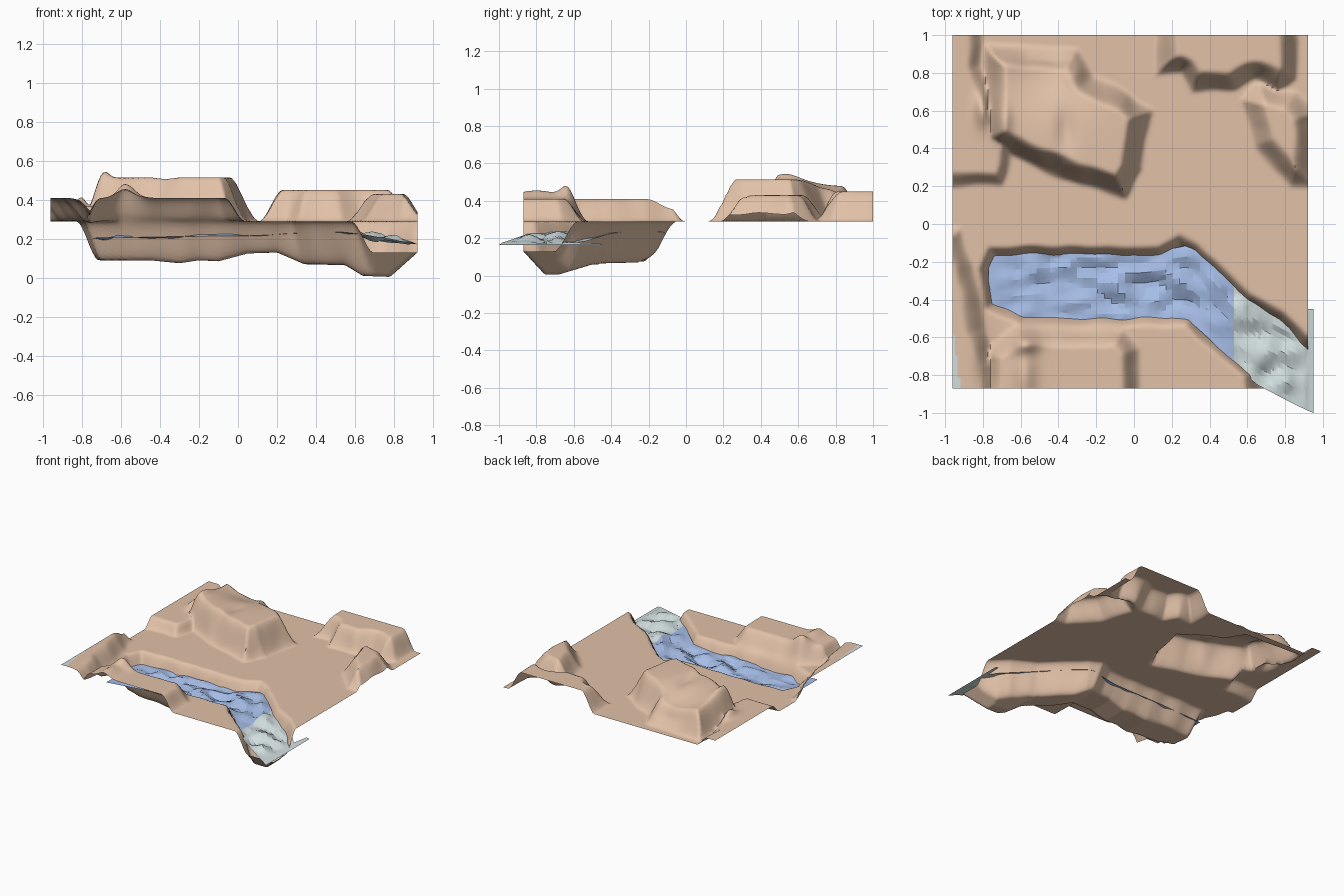
import bpy, math
from mathutils import Vector, noise

if "Cube" in bpy.data.objects:
    bpy.data.objects.remove(bpy.data.objects["Cube"])


def material(name, rgb):
    m = bpy.data.materials.new(name)
    m.diffuse_color = (*rgb, 1)
    m.use_nodes = True
    m.node_tree.nodes["Principled BSDF"].inputs["Base Color"].default_value = m.diffuse_color
    return m


SAND = material("sand", (0.76, 0.535, 0.39))
BLUE = material("river blue", (0.38, 0.51, 0.80))
PALE = material("shallow pale blue", (0.64, 0.73, 0.74))


def lerp_table(table, x, col=1):
    """Piecewise linear lookup in rows of (x, value...)."""
    if x <= table[0][0]:
        return table[0][col]
    for a, b in zip(table, table[1:]):
        if x <= b[0]:
            return a[col] + (b[col] - a[col]) * (x - a[0]) / (b[0] - a[0])
    return table[-1][col]


def inside_distance(poly, x, y):
    """Distance to the outline, zero when outside."""
    inside, best = False, 9.0
    for i, (x1, y1) in enumerate(poly):
        x0, y0 = poly[i - 1]
        dx, dy = x1 - x0, y1 - y0
        t = max(0, min(1, ((x - x0) * dx + (y - y0) * dy) / (dx * dx + dy * dy)))
        best = min(best, math.hypot(x - x0 - t * dx, y - y0 - t * dy))
        if (y0 > y) != (y1 > y) and x < x0 + (y - y0) * dx / dy:
            inside = not inside
    return best if inside else 0.0


def ramp(d, width):
    t = min(1, d / width)
    return t * t * (3 - 2 * t)


def blob(x, y, cx, cy, rx, ry):
    return math.exp(-((x - cx) / rx) ** 2 - ((y - cy) / ry) ** 2)


# Mesa outlines at ground level: (height, slope width, outline)
HILLS = [
    (0.225, 0.13, [(-.80, .42), (-.38, .23), (-.05, .12), (.05, .28), (.10, .60),
                   (-.02, .70), (-.20, .80), (-.30, .93), (-.80, .97)]),
    (0.075, 0.08, [(-1.3, .19), (-.68, .19), (-.62, .42), (-.72, .60), (-.80, .85),
                   (-.80, 1.3), (-1.3, 1.3)]),
    (0.16, 0.12, [(.11, 1.3), (.11, .78), (.24, .78), (.30, .69), (.54, .70),
                  (.64, .75), (.76, .69), (.87, .76), (.89, 1.3)]),
    (0.14, 0.13, [(.55, .66), (.63, .40), (.82, .18), (.96, .20), (.97, .60),
                  (.86, .72), (.66, .76)]),
    (0.12, 0.12, [(-.85, -1.3), (-.82, -.66), (-.62, -.53), (-.05, -.54), (.04, -.66),
                  (.04, -1.3)]),
    (0.12, 0.12, [(-1.3, -.01), (-.91, -.01), (-.84, -.20), (-.78, -.55), (-.70, -.75),
                  (-.70, -1.3), (-1.3, -1.3)]),
]
CHANNEL = [(-.83, -.24), (-.77, -.11), (.12, -.11), (.25, -.05), (.35, -.10), (.62, -.37),
           (.80, -.46), (.92, -.58), (1.2, -.66), (1.2, -1.3), (.58, -1.3), (.57, -.82),
           (.27, -.55), (-.60, -.55), (-.80, -.46)]
FLOOR = [(-.8, .09), (-.45, .09), (-.3, .075), (-.2, .09), (-.1, .085), (.05, .125),
         (.20, .13), (.34, .07), (.55, .065), (.64, .01), (.78, .005), (.92, .13)]


def ground(x, y):
    # wobble the outlines so slopes look eroded
    n = noise.noise_vector(Vector((x * 7, y * 7, 3)))
    u, v = x + n.x * .018, y + n.y * .018
    z = .29
    for h, w, poly in HILLS:
        z = max(z, .29 + h * ramp(inside_distance(poly, u, v), w))
    # peaks and hollows on the mesas
    top = max(0, min(1, (z - .29) / .15))
    z -= top * .085 * blob(x, y, -.45, .84, .24, .20)
    z -= top * .025 * blob(x, y, -.36, .5, .05, .12)
    z += top * .03 * blob(x, y, -.30, .80, .05, .05)
    z += .045 * blob(x, y, -.70, .54, .045, .09)
    z += .05 * blob(x, y, -.80, .60, .04, .08)
    z += .045 * blob(x, y, -.58, -.80, .06, .16) + .06 * blob(x, y, -.58, -.63, .07, .05)
    z -= .035 * blob(x, y, -.78, -.76, .05, .14)
    # river trench
    d = inside_distance(CHANNEL, x + n.x * .012, y + n.y * .012)
    if d > 0:
        low = lerp_table(FLOOR, x)
        low = max(low, min(.13, (-.75 - y) / .12 * .13), min(.06, (y + .70) * .3))
        z += (low - z) * ramp(d, .12)
    return z


def grid_object(name, nu, nv, point, mats, rule, angle):
    verts = [point(i / nu, j / nv) for j in range(nv + 1) for i in range(nu + 1)]
    row = nu + 1
    faces = [(j * row + i, j * row + i + 1, (j + 1) * row + i + 1, (j + 1) * row + i)
             for j in range(nv) for i in range(nu)]
    me = bpy.data.meshes.new(name)
    me.from_pydata(verts, [], faces)
    for m in mats:
        me.materials.append(m)
    for p in me.polygons:
        p.material_index = rule(p.center)
    ob = bpy.data.objects.new(name, me)
    bpy.context.collection.objects.link(ob)
    bpy.ops.object.select_all(action='DESELECT')
    ob.select_set(True)
    bpy.context.view_layer.objects.active = ob
    bpy.ops.object.shade_smooth_by_angle(angle=math.radians(angle))
    return ob


# Desert ground with mesas and a trench, pale sliver at the front left corner
def ground_point(s, t):
    x, y = -.96 + 1.88 * s, -.87 + 1.87 * t
    return x, y, ground(x, y)


grid_object("canyon_ground", 140, 140, ground_point, [SAND, PALE],
            lambda c: int(c.y < -.57 and c.x < -.955 + .035 * (-.57 - c.y) / .3), 60)

# River banks: (x, front y, back y, water level)
BANKS = [(-.77, -.57, -.16, .205), (-.4, -.52, -.15, .21), (-.3, -.53, -.15, .212),
         (.05, -.53, -.15, .215), (.2, -.505, -.13, .222), (.30, -.52, -.11, .23),
         (.40, -.61, -.20, .235), (.53, -.74, -.325, .235), (.65, -.85, -.42, .222),
         (.85, -.955, -.53, .185), (.921, -.988, -.6, .175), (.922, -.989, -.45, .17),
         (.95, -1.0, -.45, .165)]


def river_point(x, t):
    lo, hi, z = (lerp_table(BANKS, x, c) for c in (1, 2, 3))
    y = lo + (hi - lo) * t
    # angular ripples, fading out at the banks
    fade = min(1, 6 * t * (1 - t)) * min(1, (x + .77) * 6, max(0, .92 - x) * 8)
    chop = noise.noise(Vector((x * 8, y * 11, 5)))
    ripple = math.floor(chop * 5) * .005 + chop * .025
    return x, y, z + ripple * fade + .025 * blob(x, y, .28, -.24, .08, .07)


# Deep upper river and the pale lower reach share the edge at x = 0.53
grid_object("river_upper", 36, 14, lambda s, t: river_point(-.77 + 1.30 * s, t),
            [BLUE], lambda c: 0, 20)
grid_object("river_lower", 30, 14, lambda s, t: river_point(.53 + .42 * s, t),
            [PALE], lambda c: 0, 20)
